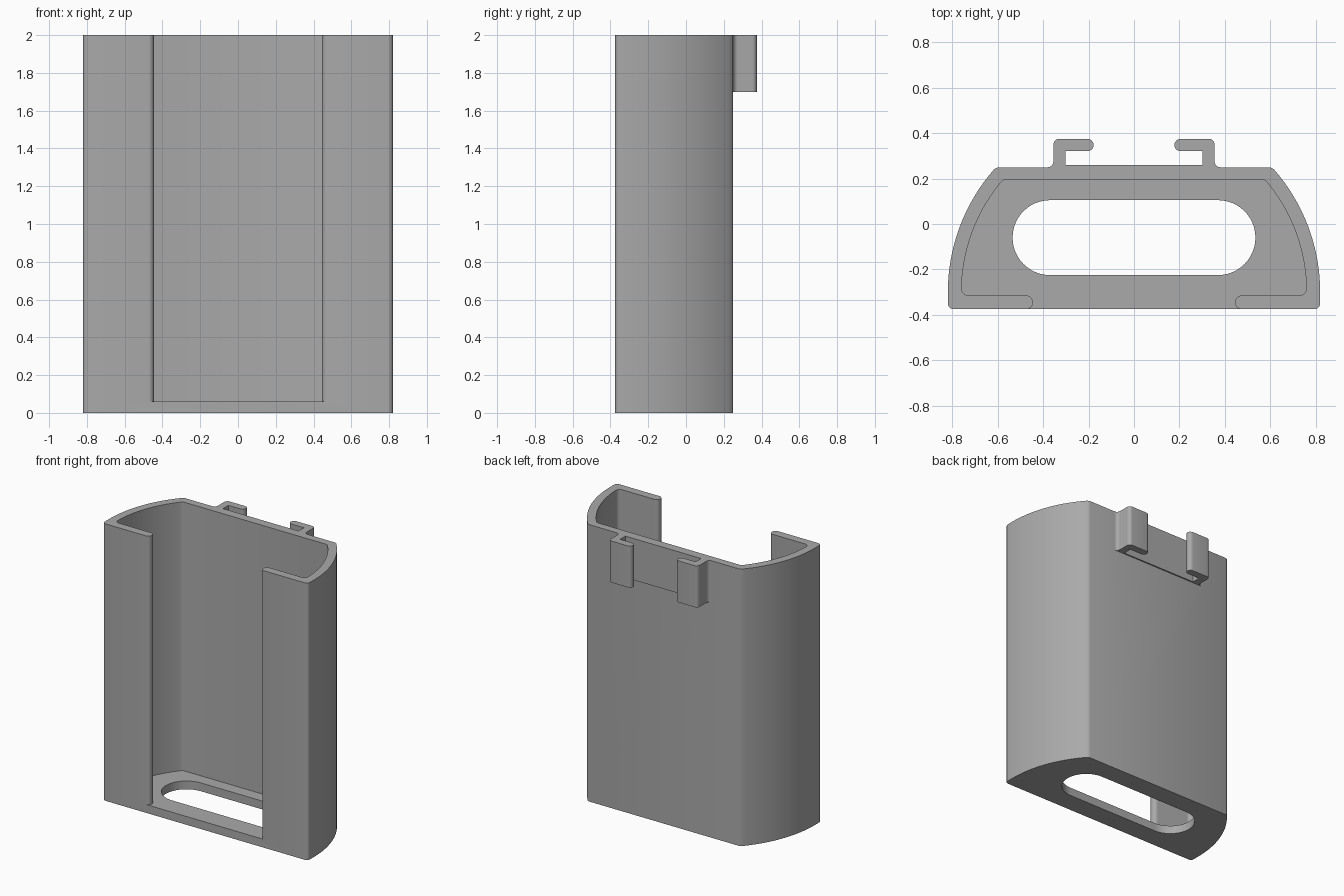
import bpy, bmesh, math

if "Cube" in bpy.data.objects:
    bpy.data.objects.remove(bpy.data.objects["Cube"])

grey = bpy.data.materials.new("plain grey")
grey.diffuse_color = (0.4, 0.4, 0.4, 1)
grey.use_nodes = True
grey.node_tree.nodes["Principled BSDF"].inputs["Base Color"].default_value = grey.diffuse_color


def arc(cx, cy, r, a0, a1, n):
    """Points on a circular arc, angles in degrees."""
    return [(cx + r * math.cos(math.radians(a0 + (a1 - a0) * i / n)),
             cy + r * math.sin(math.radians(a0 + (a1 - a0) * i / n))) for i in range(n + 1)]


def mirrored(half):
    """Close a right-hand half profile with its mirror image across x = 0."""
    return half + [(-x, y) for x, y in reversed(half)]


def extrude(name, points, z0, z1):
    bm = bmesh.new()
    face = bm.faces.new([bm.verts.new((x, y, z0)) for x, y in points])
    up = bmesh.ops.extrude_face_region(bm, geom=[face])["geom"]
    bmesh.ops.translate(bm, vec=(0, 0, z1 - z0),
                        verts=[v for v in up if isinstance(v, bmesh.types.BMVert)])
    bmesh.ops.recalc_face_normals(bm, faces=bm.faces)
    mesh = bpy.data.meshes.new(name)
    bm.to_mesh(mesh)
    bm.free()
    mesh.materials.append(grey)
    ob = bpy.data.objects.new(name, mesh)
    bpy.context.collection.objects.link(ob)
    return ob


def combine(target, tool, operation):
    mod = target.modifiers.new(tool.name, 'BOOLEAN')
    mod.operation, mod.solver, mod.object = operation, 'EXACT', tool
    bpy.context.view_layer.objects.active = target
    bpy.ops.object.modifier_apply(modifier=mod.name)
    bpy.data.objects.remove(tool)


def side_angle(r, y):
    return math.degrees(math.asin((y + 0.3) / r))


# Outer body: flat front and back, curved sides
outer = arc(0.795, -0.35, 0.025, -90, 0, 6) + arc(0, -0.3, 0.82, 0, side_angle(0.82, 0.242), 24)
outer += [(0.604, 0.248), (0.597, 0.25)]
holder = extrude("holder_body", mirrored(outer), 0, 2)

# Cavity, open at the top and between the round-ended front lips
cavity = [(0.475, -0.45)] + arc(0.475, -0.345, 0.03, 270, 90, 12)
cavity += arc(0.73, -0.285, 0.03, -90, 0, 6)
cavity += arc(0, -0.3, 0.76, 2, side_angle(0.76, 0.187), 24) + [(0.574, 0.193), (0.567, 0.195)]
combine(holder, extrude("cavity_cutter", mirrored(cavity), 0.06, 2.2), 'DIFFERENCE')

# Rounded slot through the floor
slot = mirrored(arc(0.37, -0.06, 0.165, -90, 90, 24))
combine(holder, extrude("slot_cutter", slot, -0.2, 0.2), 'DIFFERENCE')

# Pair of inward hooks on the back, joined by a thin raised pad
hook = [(0.38, 0.22), (0.38, 0.25)] + arc(0.38, 0.275, 0.025, 270, 180, 5)
hook += arc(0.33, 0.35, 0.025, 0, 90, 6) + arc(0.205, 0.348, 0.027, 90, 270, 12)
hook += [(0.302, 0.321), (0.302, 0.26)]
combine(holder, extrude("back_hooks", mirrored(hook), 1.7, 2), 'UNION')

# Smooth curves, sharp edges
bpy.ops.object.select_all(action='DESELECT')
holder.select_set(True)
bpy.context.view_layer.objects.active = holder
bpy.ops.object.shade_smooth_by_angle(angle=math.radians(25))
